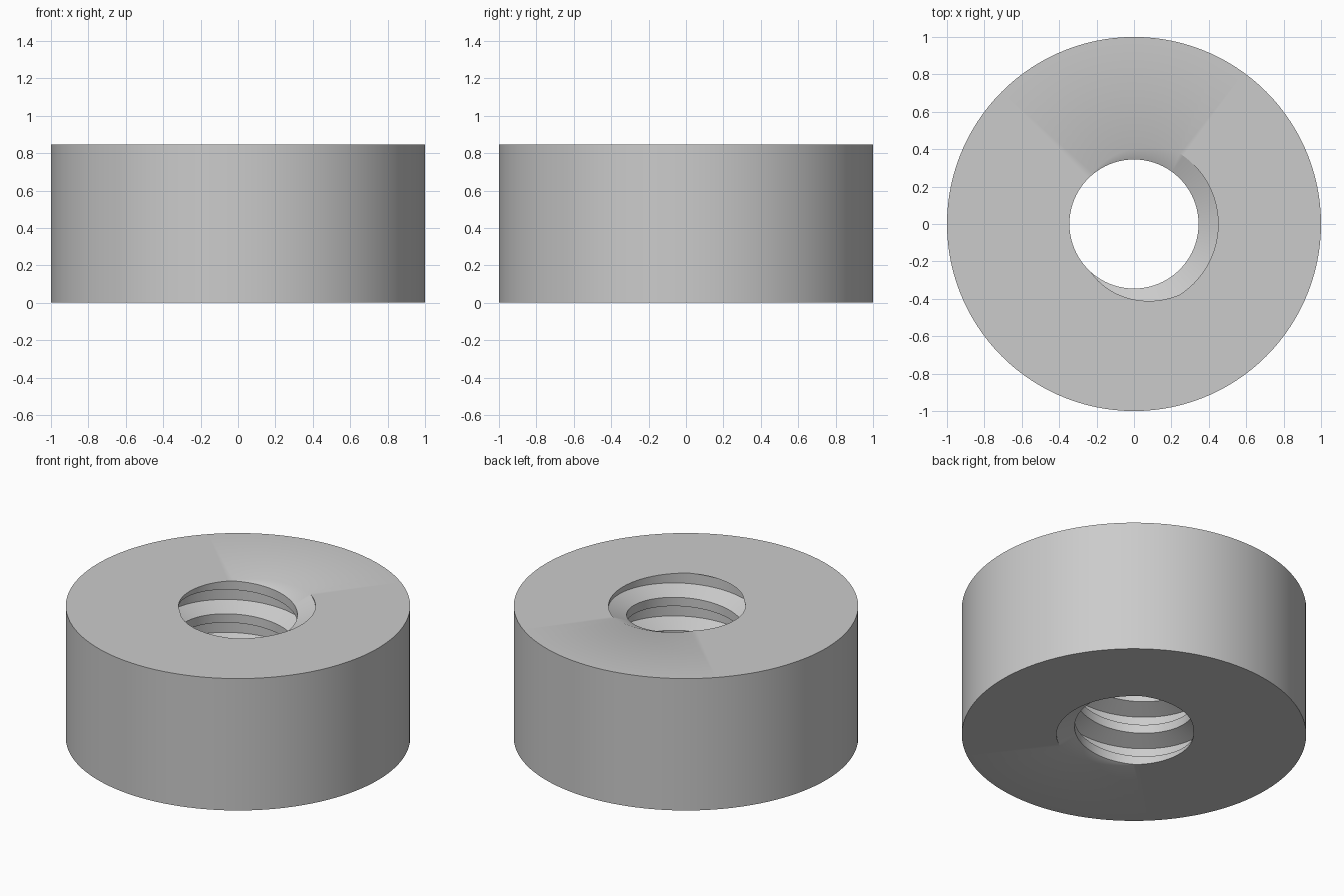
import bpy, bmesh, math
from mathutils import Vector

if "Cube" in bpy.data.objects:
    bpy.data.objects.remove(bpy.data.objects["Cube"])

HEIGHT, OUTER, CREST, ROOT = 0.845, 1.0, 0.345, 0.45
TURNS, SEG = 4, 120
PITCH = HEIGHT / TURNS
ROOT_HALF, CREST_HALF = 57 / 360, 132 / 360   # groove half widths in pitches

bm = bmesh.new()

# Right-hand thread: sweep one trapezoid groove, running past both ends
profile = [(CREST, -CREST_HALF), (ROOT, -ROOT_HALF), (ROOT, ROOT_HALF),
           (CREST, CREST_HALF), (CREST, 1 - CREST_HALF)]
previous = None
for i in range(-2 * SEG, (TURNS + 2) * SEG + 1):
    a = math.tau * i / SEG
    row = [bm.verts.new((r * math.cos(a), r * math.sin(a), (i / SEG + t) * PITCH))
           for r, t in profile]
    if previous:
        for k in range(len(row) - 1):
            bm.faces.new((previous[k], row[k], row[k + 1], previous[k + 1]))
    previous = row
bmesh.ops.remove_doubles(bm, verts=bm.verts, dist=1e-5)

# Trim the thread flush with the two end faces
for z, direction in ((0, -1), (HEIGHT, 1)):
    bmesh.ops.bisect_plane(bm, geom=bm.verts[:] + bm.edges[:] + bm.faces[:], dist=1e-5,
                           plane_co=(0, 0, z), plane_no=(0, 0, direction), clear_outer=True)
bmesh.ops.remove_doubles(bm, verts=bm.verts, dist=1e-5)

# Flat end faces between the thread opening and the outer rim
rims = []
for z in (0, HEIGHT):
    opening = [e for e in bm.edges if e.is_boundary
               and all(abs(v.co.z - z) < 1e-4 for v in e.verts)]
    ring = [bm.verts.new((OUTER * math.cos(math.tau * i / SEG),
                          OUTER * math.sin(math.tau * i / SEG), z)) for i in range(SEG)]
    rim = [bm.edges.new((ring[i], ring[(i + 1) % SEG])) for i in range(SEG)]
    bmesh.ops.triangle_fill(bm, use_beauty=True, use_dissolve=False,
                            edges=opening + rim, normal=Vector((0, 0, 1)))
    rims.append(ring)

# Outer wall
low, high = rims
for i in range(SEG):
    j = (i + 1) % SEG
    bm.faces.new((low[i], low[j], high[j], high[i]))
bmesh.ops.recalc_face_normals(bm, faces=bm.faces)

mesh = bpy.data.meshes.new("threaded_round_nut")
bm.to_mesh(mesh)
bm.free()
nut = bpy.data.objects.new("threaded_round_nut", mesh)
bpy.context.collection.objects.link(nut)

# Plain grey material
grey = bpy.data.materials.new("plain_grey")
grey.use_nodes = True
colour = (0.6, 0.6, 0.6, 1)
grey.diffuse_color = colour
grey.node_tree.nodes["Principled BSDF"].inputs["Base Color"].default_value = colour
mesh.materials.append(grey)

bpy.context.view_layer.objects.active = nut
nut.select_set(True)
bpy.ops.object.shade_smooth_by_angle(angle=math.radians(30))
